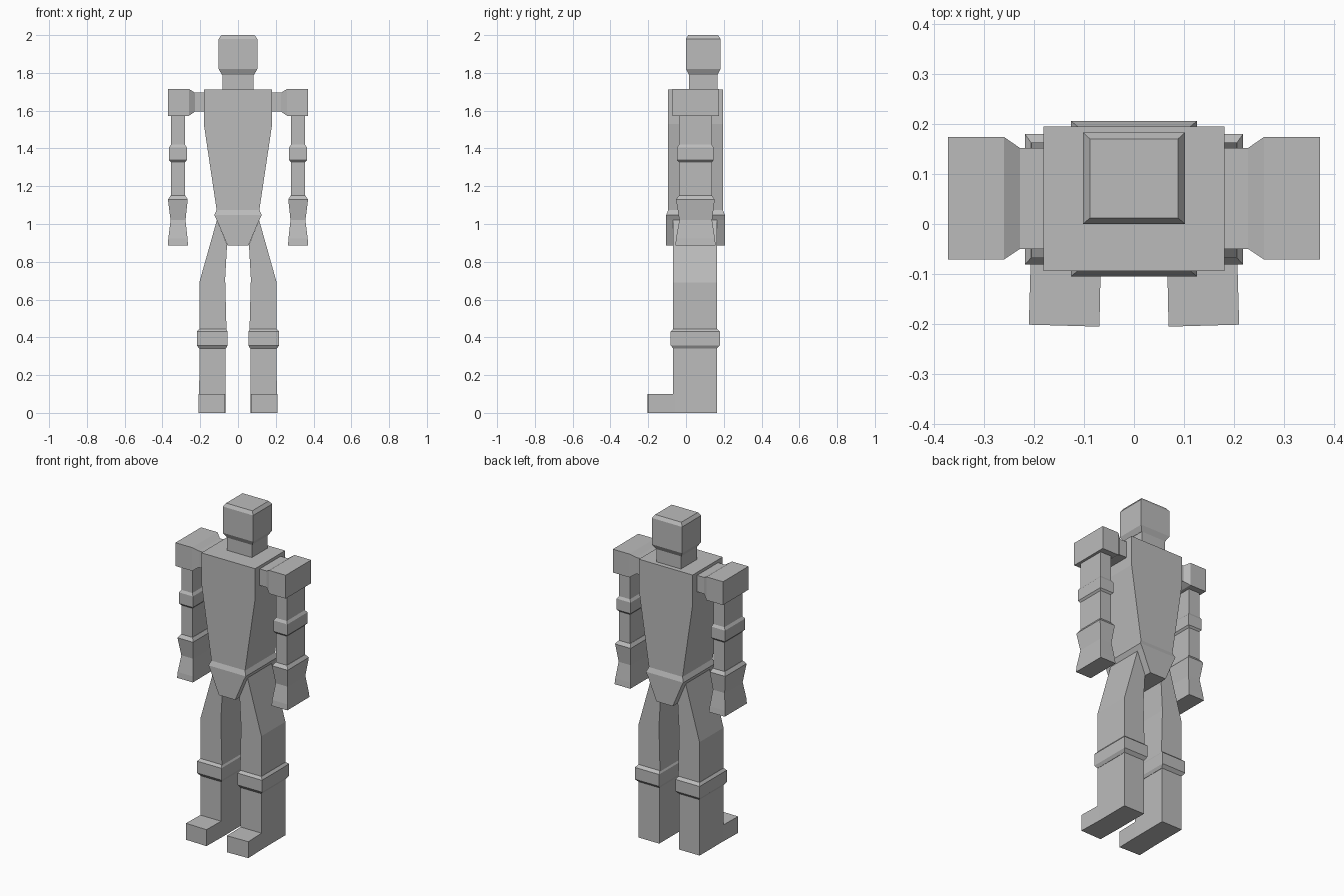
import bpy
import bmesh

if "Cube" in bpy.data.objects:
    bpy.data.objects.remove(bpy.data.objects["Cube"], do_unlink=True)

grey = bpy.data.materials.new("plain_grey")
grey.use_nodes = True
COLOUR = (0.5, 0.5, 0.5, 1)
grey.diffuse_color = COLOUR
bsdf = next(n for n in grey.node_tree.nodes if n.type == 'BSDF_PRINCIPLED')
bsdf.inputs["Base Color"].default_value = COLOUR


def bridge(name, rings):
    """Join equal-sized point rings into one closed flat-faced part."""
    bm = bmesh.new()
    rows = [[bm.verts.new(p) for p in ring] for ring in rings]
    n = len(rows[0])
    for a, b in zip(rows, rows[1:]):
        for i in range(n):
            j = (i + 1) % n
            bm.faces.new((a[i], a[j], b[j], b[i]))
    bm.faces.new(rows[0])
    bm.faces.new(rows[-1])
    bmesh.ops.recalc_face_normals(bm, faces=bm.faces)
    mesh = bpy.data.meshes.new(name)
    bm.to_mesh(mesh)
    bm.free()
    mesh.materials.append(grey)
    obj = bpy.data.objects.new(name, mesh)
    bpy.context.collection.objects.link(obj)
    return obj


def stack(name, sections, side=1):
    """Rectangles (z, x0, x1, y0, y1) joined upwards."""
    return bridge(name, [[(side * x0, y0, z), (side * x1, y0, z),
                          (side * x1, y1, z), (side * x0, y1, z)]
                         for z, x0, x1, y0, y1 in sections])


def sideways(name, sections, side=1):
    """Rectangles (x, y0, y1, z0, z1) joined along x."""
    return bridge(name, [[(side * x, y0, z0), (side * x, y1, z0),
                          (side * x, y1, z1), (side * x, y0, z1)]
                         for x, y0, y1, z0, z1 in sections])


# Head with bevelled crown and jaw, and the neck
stack("head", [(1.79, -.085, .085, .015, .167), (1.82, -.102, .102, 0, .183),
               (1.98, -.102, .102, 0, .183), (2.0, -.088, .088, .012, .17)])
stack("neck", [(1.70, -.083, .083, .015, .167), (1.80, -.083, .083, .015, .167)])

# Tapered torso, and the pelvis with its raised waist edge
stack("torso", [(1.06, -.111, .111, -.094, .195), (1.53, -.181, .181, -.094, .195),
                (1.713, -.181, .181, -.094, .195)])
stack("pelvis", [(.885, -.055, .055, -.105, .206), (1.02, -.112, .112, -.105, .206),
                 (1.047, -.126, .126, -.105, .206), (1.075, -.113, .113, -.094, .195)])

for label, s in (("left", 1), ("right", -1)):
    # Shoulder block with its narrower socket
    sideways(label + "_shoulder", [(.17, -.05, .152, 1.595, 1.695),
                                   (.228, -.05, .152, 1.595, 1.695),
                                   (.26, -.071, .174, 1.573, 1.715),
                                   (.371, -.071, .174, 1.573, 1.715)], s)

    # Arm with raised elbow
    stack(label + "_arm", [(1.14, .281, .355, -.038, .137), (1.58, .281, .355, -.038, .137)], s)
    stack(label + "_elbow", [(1.327, .281, .355, -.038, .137), (1.338, .271, .365, -.047, .146),
                             (1.405, .271, .365, -.047, .146), (1.42, .281, .355, -.038, .137)], s)

    # Flared cuff and hand
    stack(label + "_hand", [(.887, .265, .371, -.056, .157), (.922, .267, .369, -.053, .153),
                            (1.02, .278, .357, -.035, .138), (1.13, .266, .371, -.053, .152),
                            (1.15, .279, .357, -.038, .137)], s)

    # Thigh tucked against the pelvis
    outline = [(.058, .89), (.112, 1.02), (.205, .69), (.205, .40),
               (.06, .40), (.068, .71)]
    bridge(label + "_thigh", [[(s * x, y, z) for x, z in outline] for y in (-.068, .163)])

    # Raised knee
    stack(label + "_knee", [(.34, .064, .206, -.068, .163), (.358, .055, .218, -.081, .18),
                            (.43, .055, .218, -.081, .18), (.445, .064, .206, -.068, .163)], s)

    # Shin and forward foot
    stack(label + "_shin", [(0, .066, .206, -.068, .163), (.40, .066, .204, -.068, .163)], s)
    plan = [(.066, -.06), (.206, -.06), (.21, -.201), (.069, -.205)]
    bridge(label + "_foot", [[(s * x, y, z) for x, y in plan] for z in (0, .10)])
